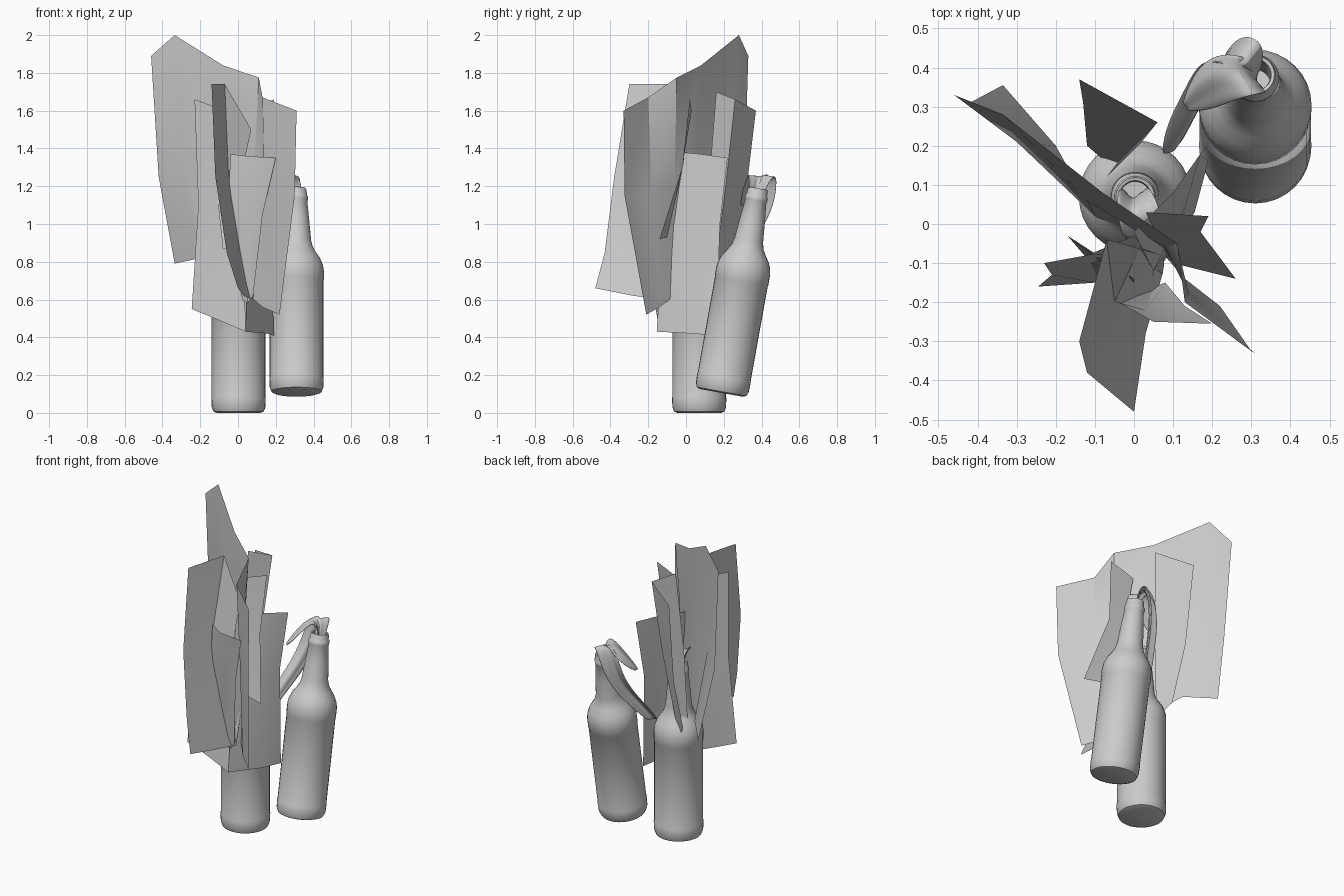
import bpy, bmesh, math
from mathutils import Vector, Matrix


def finish(bm, name, angle=40):
    bmesh.ops.recalc_face_normals(bm, faces=bm.faces)
    me = bpy.data.meshes.new(name)
    bm.to_mesh(me)
    bm.free()
    ob = bpy.data.objects.new(name, me)
    bpy.context.collection.objects.link(ob)
    bpy.ops.object.select_all(action='DESELECT')
    ob.select_set(True)
    bpy.context.view_layer.objects.active = ob
    bpy.ops.object.shade_smooth_by_angle(angle=math.radians(angle))
    return ob


def grid(bm, rows, closed=False):
    vs = [[bm.verts.new(p) for p in r] for r in rows]
    for a, b in zip(vs, vs[1:]):
        n = len(a)
        for i in range(n if closed else n - 1):
            j = (i + 1) % n
            bm.faces.new((a[i], a[j], b[j], b[i]))
    return vs


# Bottle profile (radius, height), ending inside the mouth
PROFILE = [(.115, 0), (.133, .007), (.142, .03), (.144, .08), (.142, .085), (.142, .6),
           (.144, .604), (.144, .66), (.139, .69), (.124, .725), (.102, .757), (.086, .785),
           (.077, .82), (.067, .93), (.057, 1.03), (.06, 1.037), (.061, 1.055),
           (.055, 1.063), (.053, 1.09), (.049, 1.1), (.041, 1.098), (.038, 1.08), (.04, .95)]


def bottle(name, base, tilt):
    bm = bmesh.new()
    n = 32
    rows = [[(r * math.cos(2 * math.pi * i / n), r * math.sin(2 * math.pi * i / n), z)
             for i in range(n)] for r, z in PROFILE]
    vs = grid(bm, rows, True)
    bm.faces.new(vs[0])
    bm.faces.new(vs[-1])
    ob = finish(bm, name)
    ob.matrix_world = Matrix.Translation(base) @ Matrix.Rotation(tilt, 4, 'X')


def rag(name, path, side):
    """Folded cloth strip: path entries are (point, half width, fold depth)."""
    bm = bmesh.new()
    side = Vector(side).normalized()
    pts = [Vector(p) for p, w, d in path]
    rows = []
    for i, (p, w, d) in enumerate(path):
        t = (pts[min(i + 1, len(pts) - 1)] - pts[max(i - 1, 0)]).normalized()
        nrm = t.cross(side).normalized()
        rows.append([pts[i] + side * w * u + nrm * d * (u * u + .25 * math.sin(5 * u))
                     for u in (-1, -.7, -.35, 0, .35, .7, 1)])
    grid(bm, rows)
    ob = finish(bm, name, 80)
    m = ob.modifiers.new('cloth', 'SOLIDIFY')
    m.thickness = .008
    s = ob.modifiers.new('soft', 'SUBSURF')
    s.levels = s.render_levels = 2


bottle('standing_bottle', (.003, .07, 0), 0)
bottle('leaning_bottle', (.31, .187, .106), math.radians(-10.2))

# Rags stuffed in both necks
rag('leaning_rag_long', [((.315, .37, 1.1), .025, .02), ((.315, .39, 1.2), .035, .02),
                         ((.3, .42, 1.27), .05, .02), ((.26, .44, 1.25), .055, -.02),
                         ((.225, .42, 1.1), .05, -.03), ((.19, .35, .97), .05, -.03),
                         ((.14, .26, .85), .045, -.03), ((.1, .19, .74), .03, -.01)], (.75, .65, 0))
rag('leaning_rag_flap', [((.32, .36, 1.1), .025, .01), ((.315, .365, 1.21), .035, .02),
                         ((.28, .38, 1.265), .055, .02), ((.22, .37, 1.245), .065, -.02),
                         ((.165, .34, 1.17), .06, -.02), ((.125, .3, 1.1), .02, -.01)], (.4, -.9, 0))
rag('standing_rag', [((.005, .07, 1.0), .025, .02), ((.005, .07, 1.1), .035, .03),
                     ((.01, .04, 1.16), .05, .03), ((.02, -.01, 1.15), .055, .02),
                     ((.03, -.05, 1.06), .05, -.03), ((.04, -.09, .92), .045, -.03),
                     ((.045, -.12, .76), .04, -.03), ((.05, -.14, .6), .03, -.01)], (1, .2, 0))


def sheet(name, rows):
    bm = bmesh.new()
    grid(bm, rows)
    finish(bm, name, 30)


# Flame sheets: rows of points from top to bottom
sheet('flame_large', [
    [(-.46, .33, 1.89), (-.335, .28, 2), (-.08, .08, 1.84), (.11, -.05, 1.775), (.13, -.2, 1.67), (.31, -.33, 1.6)],
    [(-.42, .31, 1.25), (-.3, .21, 1.3), (-.12, .06, 1.25), (.08, -.06, 1.2), (.14, -.18, 1.15), (.3, -.325, 1.15)],
    [(-.335, .355, .79), (-.2, .2, .82), (-.1, .02, .75), (.06, -.06, .62), (.13, -.14, .56), (.22, -.21, .52)]])
sheet('flame_left', [
    [(-.23, -.1, 1.66), (-.12, -.08, 1.62), (.0, -.03, 1.5)],
    [(-.21, -.13, 1.1), (-.1, -.1, 1.1), (.03, -.07, 1.1)],
    [(-.245, -.16, .55), (-.1, -.15, .49), (.04, -.155, .43)]])
sheet('flame_right', [
    [(.0, -.02, 1.38), (.1, .08, 1.37), (.2, .22, 1.35)],
    [(.05, -.12, 1.0), (.13, .04, 1.0), (.17, .18, 1.0)],
    [(.04, -.155, .43), (.155, .03, .42), (.19, .16, .41)]])
sheet('flame_front', [
    [(-.14, -.3, 1.74), (-.07, -.04, 1.74), (.07, -.08, 1.5)],
    [(-.12, -.38, 1.25), (-.05, -.2, 1.25), (.015, -.06, 1.25)],
    [(-.06, -.43, .85), (-.01, -.25, .85), (.04, -.1, .85)],
    [(0, -.48, .66), (.03, -.28, .62), (.075, -.12, .6)]])
sheet('flame_back', [
    [(-.04, .16, 1.7), (.06, .26, 1.66), (-.14, .37, 1.6)],
    [(-.07, .12, 1.2), (.02, .21, 1.2), (-.13, .31, 1.1)],
    [(-.09, .1, .62), (-.05, .14, .65), (-.12, .2, .75)]])
sheet('flame_side', [
    [(.03, .03, 1.6), (.19, .02, 1.66)],
    [(.06, -.03, 1.25), (.17, -.02, 1.3)],
    [(.1, -.1, .93), (.26, -.14, .92)]])
sheet('flame_inner', [
    [(-.17, -.03, 1.39), (-.08, -.1, 1.38)],
    [(-.11, -.1, 1.15), (.0, -.14, 1.17)],
    [(-.08, -.16, .87), (.0, -.16, .88)]])
sheet('flame_low', [
    [(-.04, -.2, 1.37), (.05, -.25, 1.36), (.2, -.255, 1.35)],
    [(-.05, -.2, 1.15), (.03, -.22, 1.1), (.13, -.21, 1.05)],
    [(.02, -.13, .6), (.05, -.16, .58), (.08, -.15, .62)]])
